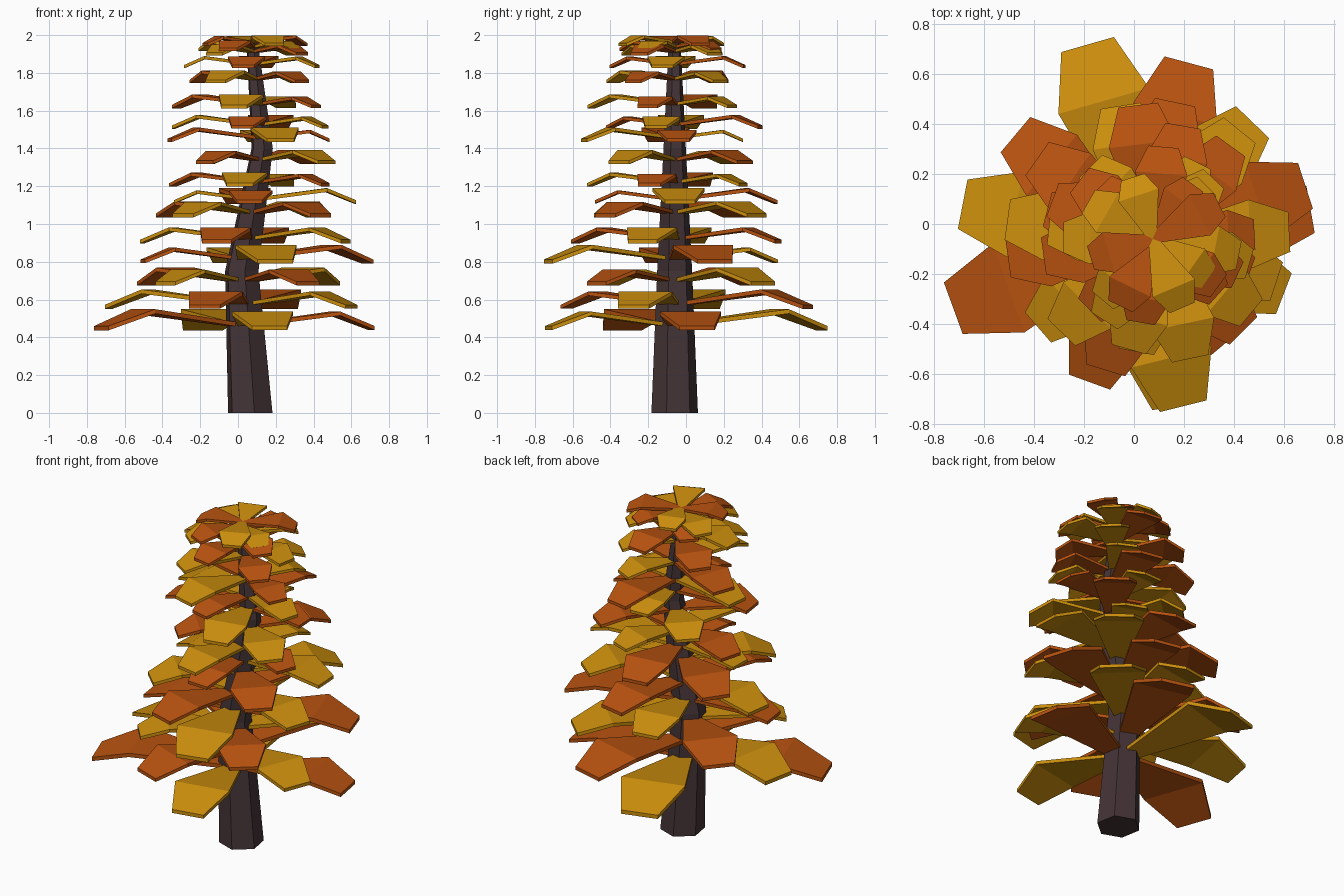
import bpy, bmesh
from math import cos, sin, radians

if "Cube" in bpy.data.objects:
    bpy.data.objects.remove(bpy.data.objects["Cube"])

def material(name, rgb):
    m = bpy.data.materials.new(name)
    m.diffuse_color = (*rgb, 1)
    m.use_nodes = True
    m.node_tree.nodes["Principled BSDF"].inputs["Base Color"].default_value = m.diffuse_color
    return m

BARK = material("bark", (0.058, 0.034, 0.037))
GOLD = material("gold_leaf", (0.60, 0.27, 0.004))
RUST = material("rust_leaf", (0.48, 0.085, 0.005))

# Closed, flat-faced skin over a row of equal cross-sections
def loft(name, sections, mat):
    bm = bmesh.new()
    rings = [[bm.verts.new(p) for p in sec] for sec in sections]
    n = len(rings[0])
    for a, b in zip(rings, rings[1:]):
        for i in range(n):
            j = (i + 1) % n
            bm.faces.new((a[i], a[j], b[j], b[i]))
    bm.faces.new(rings[0])
    bm.faces.new(rings[-1])
    bmesh.ops.recalc_face_normals(bm, faces=bm.faces)
    me = bpy.data.meshes.new(name)
    bm.to_mesh(me)
    bm.free()
    me.materials.append(mat)
    bpy.context.collection.objects.link(bpy.data.objects.new(name, me))

# Crooked six-sided trunk: (x, z, radius)
Y = -0.06
SPINE = [(0.065, 0, 0.125), (0.02, 0.75, 0.094), (0.128, 1.4, 0.06), (0.075, 1.96, 0.032)]
hexagon = [radians(40 + 60 * i) for i in range(6)]
loft("trunk", [[(x + r * cos(a), Y + r * sin(a), z) for a in hexagon] for x, z, r in SPINE], BARK)

def trunk_x(z):
    for (x0, z0, _), (x1, z1, _) in zip(SPINE, SPINE[1:]):
        if z <= z1:
            return x0 + (z - z0) / (z1 - z0) * (x1 - x0)
    return SPINE[-1][0]

# Bent leaf slab: narrow root, raised wide middle, drooping blunt tip
def leaf(name, z, angle, length, mat):
    cx, c, s = trunk_x(z), cos(radians(angle)), sin(radians(angle))
    w = 0.035 + 0.19 * length
    thick = 0.012 + 0.014 * length
    rows = [(0, 0.2 * w, z + 0.012),
            (0.71 * length, w, z + 0.012 + 0.095 * length),
            (length, 0.58 * w, z)]
    corners = ((1, 0), (-1, 0), (-1, thick), (1, thick))
    loft(name, [[(cx + d * c - k * h * s, Y + d * s + k * h * c, rz - dz) for k, dz in corners]
                for d, h, rz in rows], mat)

# Tiers of four crossed leaves in alternating colours:
# tip height, first angle, first colour, length of first two, length of last two
TIERS = [
    (0.46, 106, GOLD, .81, .68), (0.572, 75, RUST, .73, .61),
    (0.695, 46, GOLD, .65, .54), (0.812, 284, GOLD, .69, .54),
    (0.917, 78, RUST, .56, .55), (1.055, 51, GOLD, .56, .52),
    (1.126, 3, GOLD, .54, .42), (1.216, 165, RUST, .46, .39),
    (1.335, 320, GOLD, .46, .41), (1.452, 188, RUST, .49, .36),
    (1.522, 80, RUST, .46, .36), (1.63, 160, RUST, .46, .34),
    (1.763, 143, RUST, .39, .33), (1.842, 85, RUST, .37, .34),
    (1.908, 230, GOLD, .32, .30), (1.932, 150, GOLD, .30, .27),
    (1.958, 293, GOLD, .30, .26),
]
TURN = (0, 94, 175, 264)
for n, (z, start, first, long, short) in enumerate(TIERS, 1):
    second = RUST if first == GOLD else GOLD
    for k, length in enumerate((long, long, short, short)):
        leaf(f"leaf_tier{n}_{k + 1}", z, start + TURN[k], length, (first, second)[k % 2])
